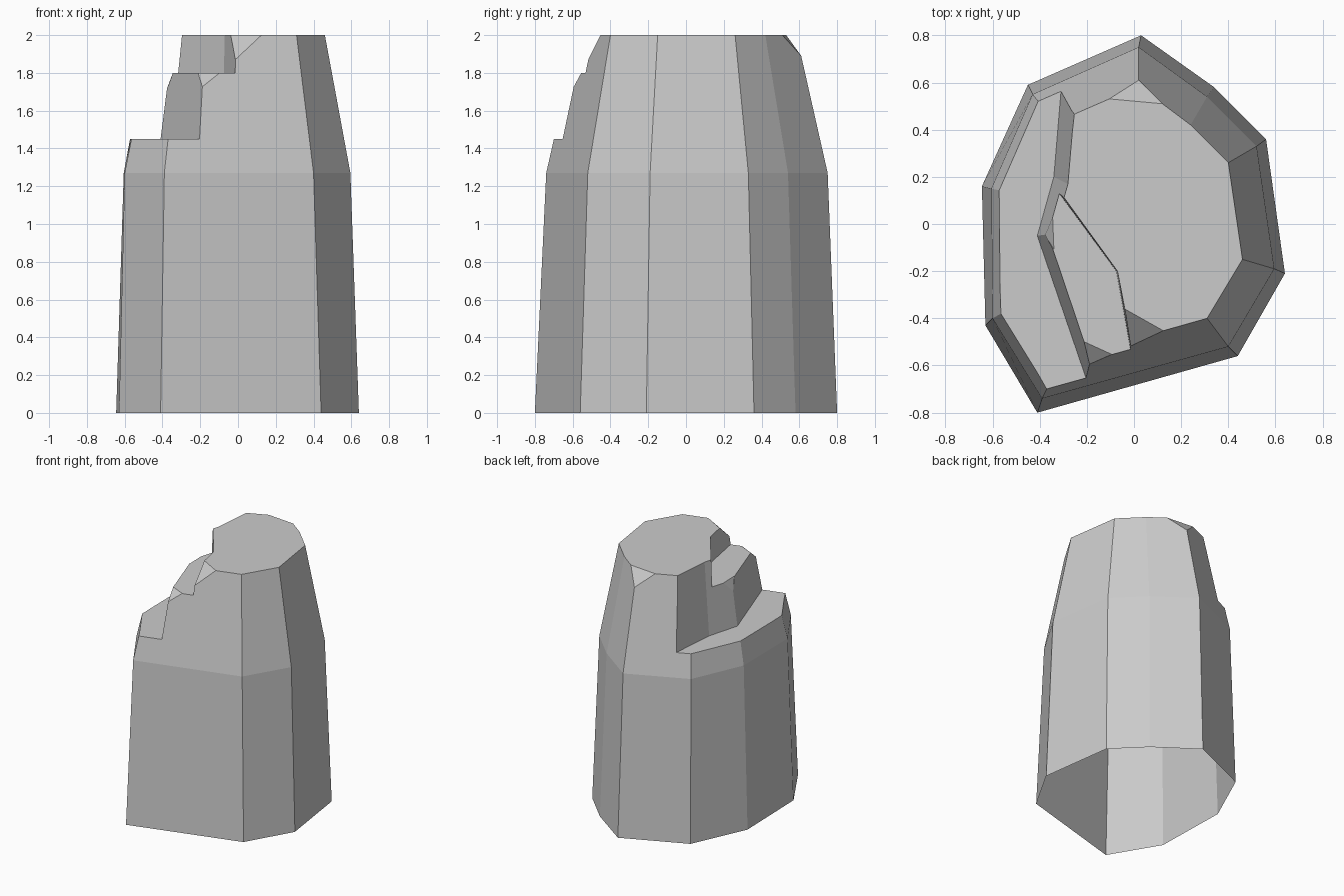
import bpy, bmesh
from mathutils import Vector

if "Cube" in bpy.data.objects:
    bpy.data.objects.remove(bpy.data.objects["Cube"])


def make_object(name, bm):
    bmesh.ops.recalc_face_normals(bm, faces=bm.faces[:])
    me = bpy.data.meshes.new(name)
    bm.to_mesh(me)
    bm.free()
    ob = bpy.data.objects.new(name, me)
    bpy.context.collection.objects.link(ob)
    return ob


def loft(name, rings):
    """Closed solid through stacked (z, outline) rings."""
    bm = bmesh.new()
    loops = [[bm.verts.new((x, y, z)) for x, y in pts] for z, pts in rings]
    n = len(loops[0])
    for a, b in zip(loops, loops[1:]):
        for i in range(n):
            j = (i + 1) % n
            bm.faces.new((a[i], a[j], b[j], b[i]))
    bm.faces.new(loops[0][::-1])
    bm.faces.new(loops[-1])
    return make_object(name, bm)


def step_cutter(name, z0, low, high, outer):
    """Cutter whose wall leans from outline low (z0) to high (z = 2)."""
    k = (2.2 - z0) / (2 - z0)
    top = [tuple(Vector(a).lerp(Vector(b), k)) for a, b in zip(low, high)]
    return loft(name, [(z0, low + outer), (2.2, top + outer)])


def chip_cutter(name, pts, grow=1.15):
    """Tetrahedron that knocks off a corner along the triangle pts."""
    p = [Vector(v) for v in pts]
    c = sum(p, Vector()) / 3
    nrm = (p[1] - p[0]).cross(p[2] - p[0]).normalized()
    if nrm.z < 0:
        nrm = -nrm
    bm = bmesh.new()
    t = [bm.verts.new(c + (v - c) * grow) for v in p]
    apex = bm.verts.new(c + nrm * 0.4)
    bm.faces.new(t)
    for i in range(3):
        bm.faces.new((t[i], t[(i + 1) % 3], apex))
    return make_object(name, bm)


# Tapered nine-sided rock body
base = [(.03, .8), (.34, .58), (.56, .36), (.64, -.21), (.44, -.56),
        (-.41, -.8), (-.63, -.43), (-.645, .16), (-.45, .59)]
mid = [(.02, .75), (.31, .54), (.52, .33), (.595, -.19), (.40, -.52),
       (-.39, -.74), (-.60, -.40), (-.605, .15), (-.43, .55)]
top = [(.02, .585), (.24, .42), (.40, .26), (.46, -.15), (.31, -.40),
       (-.31, -.575), (-.455, -.32), (-.47, .12), (-.335, .43)]
rock = loft("rock_column", [(0, base), (1.27, mid), (2, top)])

cutters = [
    # Low and middle ledges on the left
    step_cutter("low_step_cutter", 1.45,
                [(-.273, 1), (-.34, .20), (-.41, -.05), (-.085, -1)],
                [(-.194, 1), (-.28, .17), (-.34, -.04), (-.017, -1)],
                [(-1.2, -1), (-1.2, 1)]),
    step_cutter("middle_step_cutter", 1.80,
                [(-.50, .37), (-.31, .12), (-.075, -.20), (.07, -1)],
                [(-.48, .36), (-.295, .11), (-.07, -.20), (.08, -1)],
                [(-1.2, -1), (-1.2, .37)]),
    # Chipped corners
    chip_cutter("back_chip_cutter",
                [(.12, .51, 2), (-.10, .53, 2), (.02, .61, 1.89)]),
    chip_cutter("front_chip_cutter",
                [(-.04, -.36, 2), (.12, -.45, 2), (-.01, -.52, 1.87)]),
    chip_cutter("ledge_front_chip_cutter",
                [(-.21, -.50, 1.8), (-.10, -.55, 1.8), (-.19, -.59, 1.73)]),
    chip_cutter("ledge_left_chip_cutter",
                [(-.345, .03, 1.8), (-.34, -.10, 1.8), (-.375, -.045, 1.72)]),
]
for c in cutters:
    m = rock.modifiers.new(c.name, 'BOOLEAN')
    m.operation, m.solver, m.object = 'DIFFERENCE', 'EXACT', c
    c.hide_render = True

# Bake the cuts, then open the underside
deps = bpy.context.evaluated_depsgraph_get()
bm = bmesh.new()
bm.from_object(rock, deps)
rock.modifiers.clear()
under = [f for f in bm.faces if all(v.co.z < 0.001 for v in f.verts)]
bmesh.ops.delete(bm, geom=under, context='FACES_ONLY')
bm.to_mesh(rock.data)
bm.free()
for c in cutters:
    bpy.data.objects.remove(c)
